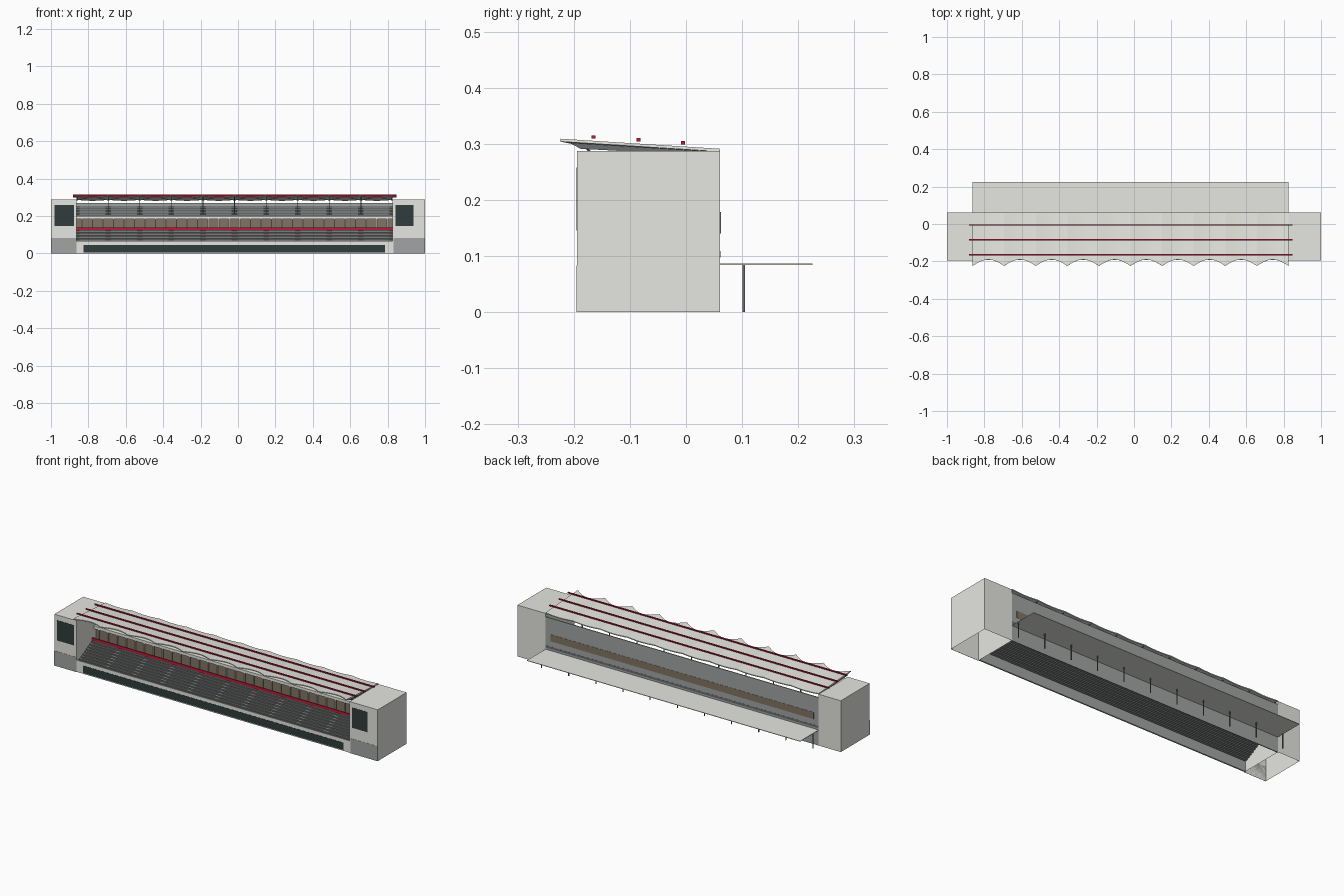
import bpy, bmesh, math
from mathutils import Vector

cube = bpy.data.objects.get("Cube")
if cube:
    bpy.data.objects.remove(cube)


def material(name, r, g, b):
    m = bpy.data.materials.new(name)
    m.use_nodes = True
    m.diffuse_color = (r, g, b, 1)
    m.node_tree.nodes["Principled BSDF"].inputs["Base Color"].default_value = (r, g, b, 1)
    return m


concrete = material("light concrete", .79, .79, .75)
wall_grey = material("wall grey", .36, .37, .37)
tread_grey = material("step grey", .28, .285, .285)
seat_dark = material("dark seat grey", .14, .145, .145)
glass = material("dark glass", .03, .045, .045)
red = material("red", .5, .012, .04)
brown = material("brown panel", .22, .175, .125)
steel = material("steel grey", .15, .155, .165)


def finish(name, bm, *mats):
    bmesh.ops.recalc_face_normals(bm, faces=bm.faces)
    me = bpy.data.meshes.new(name)
    bm.to_mesh(me)
    bm.free()
    for m in mats:
        me.materials.append(m)
    ob = bpy.data.objects.new(name, me)
    bpy.context.collection.objects.link(ob)
    return ob


def add_box(bm, x0, x1, y0, y1, z0, z1):
    vs = bmesh.ops.create_cube(bm, size=1)["verts"]
    for v in vs:
        v.co.x = x0 if v.co.x < 0 else x1
        v.co.y = y0 if v.co.y < 0 else y1
        v.co.z = z0 if v.co.z < 0 else z1


def boxes(name, mat, *dims):
    bm = bmesh.new()
    for d in dims:
        add_box(bm, *d)
    return finish(name, bm, mat)


L, R = -.863, .826          # ends of the seating
FRONT, BACK = -.194, .061
BAYS = 10
PITCH = (R - L) / BAYS
cusps = [L + i * PITCH for i in range(BAYS + 1)]

# End blocks, open underneath, with grey plinths and dark windows
bm = bmesh.new()
add_box(bm, -1, L, FRONT, BACK, 0, .287)
add_box(bm, R, 1, FRONT, BACK, 0, .287)
bmesh.ops.delete(bm, geom=[f for f in bm.faces if f.calc_center_median().z < .001],
                 context="FACES_ONLY")
finish("end_blocks", bm, concrete)
boxes("end_plinths", wall_grey, (-1, L, FRONT - .001, FRONT, 0, .083),
      (R + .005, 1, FRONT - .001, FRONT, 0, .083))
boxes("end_windows", glass, (-.982, -.878, FRONT - .001, FRONT, .145, .258),
      (.842, .938, FRONT - .001, FRONT, .145, .258))

# Front parapet with a long dark panel and a grey lining
boxes("front_parapet", concrete, (L, R, FRONT + .002, -.186, 0, .066))
boxes("parapet_lining", wall_grey, (L, R, -.186, -.184, 0, .055))
boxes("front_panel", glass, (-.825, .787, FRONT + .001, FRONT + .002, .005, .046))


# Stepped tiers: risers dark, treads lighter
def tier(name, y0, z0, y1, z1, n):
    bm = bmesh.new()
    dy, dz = (y1 - y0) / n, (z1 - z0) / n
    pts = [(y0, z0)]
    for i in range(n):
        pts += [(y0 + i * dy, z0 + (i + 1) * dz), (y0 + (i + 1) * dy, z0 + (i + 1) * dz)]
    rows = [[bm.verts.new((x, y, z)) for y, z in pts] for x in (L, R)]
    for i in range(len(pts) - 1):
        f = bm.faces.new((rows[0][i], rows[0][i + 1], rows[1][i + 1], rows[1][i]))
        f.material_index = 1 if i % 2 == 0 else 0
    return finish(name, bm, tread_grey, seat_dark)


# Rows of bench backs between the aisles
def benches(name, y0, z0, y1, z1, n):
    dims = []
    for c in cusps[:-1]:
        for i in range(n):
            t = (i + .6) / n
            y, z = y0 + (y1 - y0) * t, z0 + (z1 - z0) * (i + 1) / n
            dims.append((c + .015, c + PITCH - .015, y, y + .002, z, z + .003))
    boxes(name, tread_grey, *dims)


for label, span in (("lower", (-.186, .05, -.05, .122, 9)), ("upper", (-.02, .198, .055, .25, 6))):
    tier(label + "_tier", *span)
    benches(label + "_benches", *span)

# Middle gallery: floor, red rail, brown back, pale posts and fascia
boxes("gallery_floor", tread_grey, (L, R, -.05, BACK - .005, .118, .122))
boxes("red_rail", red, (L, R, -.056, -.05, .122, .139))
boxes("gallery_panels", brown, (L, R, -.022, -.018, .122, .185))
boxes("gallery_posts", concrete,
      *[(c + PITCH * s - .003, c + PITCH * s + .003, -.04, -.034, .122, .185)
        for c in cusps[:-1] for s in (1 / 6, 1 / 2, 5 / 6)])
boxes("upper_fascia", concrete, (L, R, -.041, -.018, .184, .2))

# Back wall with brown band and dark ledge
boxes("back_wall", wall_grey, (L, R, BACK - .005, BACK, 0, .268))
boxes("back_band", brown, (L + .03, R - .03, BACK, BACK + .001, .14, .178))
boxes("back_ledge", steel, (L, R, BACK, BACK + .0005, .097, .109))

# Rear canopy on slim posts
boxes("rear_canopy", concrete, (L, R, BACK, .225, .084, .087))
boxes("rear_posts", steel, *[(c - .002, c + .002, .101, .105, 0, .084)
                             for c in [L + .005 + i * (R - L - .01) / BAYS for i in range(BAYS + 1)]])

# Roof: sagging bays with a scalloped front edge
bm = bmesh.new()
SEG, ROWS = 8, 4
grid = []
for i in range(BAYS * SEG + 1):
    arc = math.sin(math.pi * (i % SEG) / SEG)
    y_front = -.224 + .034 * arc
    col = []
    for j in range(ROWS + 1):
        y = y_front + (BACK - y_front) * j / ROWS
        z = .291 + .018 * (BACK - y) / (BACK + .224) - .005 * arc
        col.append(bm.verts.new((L + i * PITCH / SEG, y, z)))
    grid.append(col)
for a, b in zip(grid, grid[1:]):
    for j in range(ROWS):
        bm.faces.new((a[j], b[j], b[j + 1], a[j + 1]))
roof = finish("roof", bm, concrete)
solid = roof.modifiers.new("thickness", "SOLIDIFY")
solid.thickness = .005
solid.offset = -1

# Tapered roof ribs at each cusp
bm = bmesh.new()
for c in cusps:
    c = min(max(c, L + .004), R - .004)
    prof = [(-.208, .302), (-.188, .291), (-.02, .282), (.05, .282), (.05, .286)]
    f = bm.faces.new([bm.verts.new((c - .002, y, z)) for y, z in prof])
    ext = bmesh.ops.extrude_face_region(bm, geom=[f])["geom"]
    bmesh.ops.translate(bm, vec=(.004, 0, 0),
                        verts=[v for v in ext if isinstance(v, bmesh.types.BMVert)])
finish("roof_ribs", bm, steel)
boxes("roof_posts", steel, *[(c - .002, c + .002, -.024, -.02, .2, .29) for c in cusps[1:-1]])

# Slanted braces spreading from each rib to the roof edge
bm = bmesh.new()
for c in cusps:
    for side in (-1, 1):
        if L < c + side * .05 < R:
            start, end = Vector((c, -.17, .284)), Vector((c + side * .055, -.18, .296))
            mid, along = (start + end) / 2, end - start
            made = bmesh.ops.create_cube(bm, size=1)["verts"]
            bmesh.ops.scale(bm, vec=(.003, .003, along.length), verts=made)
            bmesh.ops.rotate(bm, matrix=along.to_track_quat("Z", "Y").to_matrix(), verts=made)
            bmesh.ops.translate(bm, vec=mid, verts=made)
finish("roof_braces", bm, steel)

# Red beams over the roof
boxes("roof_beams", red, *[(-.882, .847, y - .0035, y + .0035, z - .003, z + .003)
                           for y, z in ((-.165, .312), (-.085, .307), (-.005, .302))])
